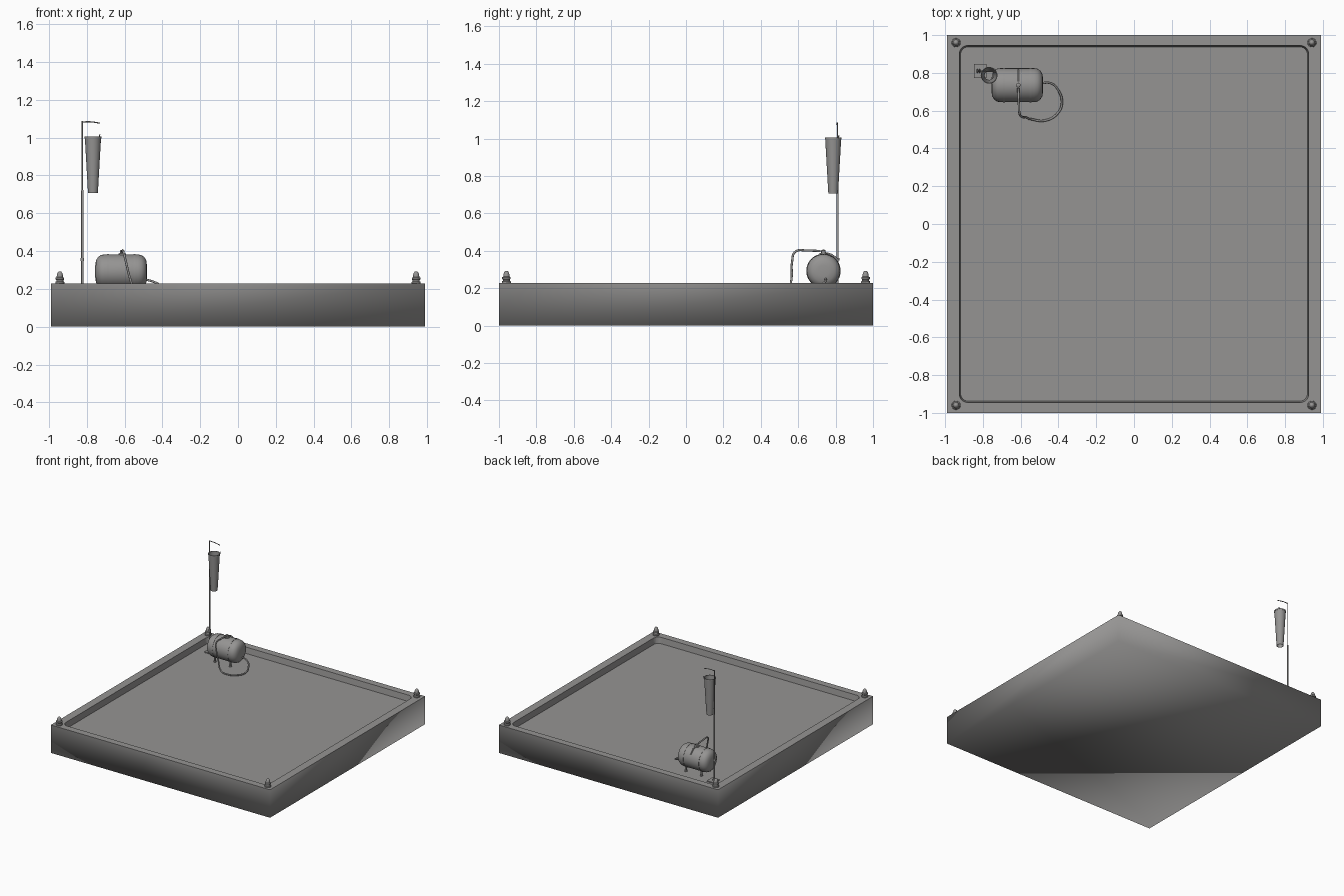
import bpy, bmesh, math
from mathutils import Vector

if "Cube" in bpy.data.objects:
    bpy.data.objects.remove(bpy.data.objects["Cube"])

GREY = bpy.data.materials.new("mid grey")
GREY.diffuse_color = (0.30, 0.295, 0.29, 1)
GREY.use_nodes = True
GREY.node_tree.nodes["Principled BSDF"].inputs["Base Color"].default_value = GREY.diffuse_color


def make(name, verts, faces, angle=None):
    me = bpy.data.meshes.new(name)
    me.from_pydata(verts, [], faces)
    bm = bmesh.new()
    bm.from_mesh(me)
    bmesh.ops.recalc_face_normals(bm, faces=bm.faces)
    bm.to_mesh(me)
    bm.free()
    me.materials.append(GREY)
    ob = bpy.data.objects.new(name, me)
    bpy.context.collection.objects.link(ob)
    if angle:
        bpy.ops.object.select_all(action='DESELECT')
        ob.select_set(True)
        bpy.context.view_layer.objects.active = ob
        bpy.ops.object.shade_smooth_by_angle(angle=math.radians(angle))
    return ob


def lathe(name, profile, loc, axis='Z', n=24, closed=False):
    """Spin (radius, height) points around an axis; ends are capped unless closed into a ring."""
    verts, faces = [], []
    for r, h in profile:
        for i in range(n):
            a = 2 * math.pi * i / n
            p = (r * math.cos(a), r * math.sin(a), h)
            if axis == 'X':
                p = (h, p[0], p[1])
            verts.append(tuple(Vector(p) + Vector(loc)))
    m = len(profile)
    for j in range(m if closed else m - 1):
        k = (j + 1) % m
        for i in range(n):
            q = (i + 1) % n
            faces.append((j * n + i, j * n + q, k * n + q, k * n + i))
    if not closed:
        faces += [tuple(range(n)), tuple(range((m - 1) * n, m * n))]
    return make(name, verts, faces, 40)


def box(name, c, s):
    v = [(c[0] + x * s[0] / 2, c[1] + y * s[1] / 2, c[2] + z * s[2] / 2)
         for x in (-1, 1) for y in (-1, 1) for z in (-1, 1)]
    f = [(0, 1, 3, 2), (4, 6, 7, 5), (0, 4, 5, 1), (2, 3, 7, 6), (0, 2, 6, 4), (1, 5, 7, 3)]
    return make(name, v, f)


def tube(name, pts, r):
    """Round tube along a smooth path."""
    cu = bpy.data.curves.new(name, 'CURVE')
    cu.dimensions = '3D'
    cu.bevel_depth, cu.bevel_resolution, cu.resolution_u = r, 2, 8
    cu.use_fill_caps = True
    sp = cu.splines.new('BEZIER')
    sp.bezier_points.add(len(pts) - 1)
    for b, p in zip(sp.bezier_points, pts):
        b.co = p
        b.handle_left_type = b.handle_right_type = 'AUTO'
    cu.materials.append(GREY)
    ob = bpy.data.objects.new(name, cu)
    bpy.context.collection.objects.link(ob)


# Pad: square slab with a rim and a recessed rounded floor
TOP, FLOOR, SEG = 0.228, 0.18, 6
corners = [(1, 1), (-1, 1), (-1, -1), (1, -1)]


def rounded(hx, hy, r, z):
    out = []
    for c, (sx, sy) in enumerate(corners):
        for i in range(SEG + 1):
            a = math.radians(90 * c + 90 * i / SEG)
            out.append((sx * (hx - r) + r * math.cos(a), sy * (hy - r) + r * math.sin(a), z))
    return out


N = 4 * (SEG + 1)
verts = [(sx * 0.99, sy * 1.0, z) for z in (0, TOP) for sx, sy in corners]
verts += rounded(0.925, 0.945, 0.045, TOP) + rounded(0.918, 0.938, 0.04, FLOOR)
faces = [(0, 1, 2, 3)]
for c in range(4):
    d = (c + 1) % 4
    faces.append((c, d, d + 4, c + 4))
    s = 8 + c * (SEG + 1)
    for i in range(SEG):
        faces.append((c + 4, s + i, s + i + 1))
    faces.append((c + 4, s + SEG, 8 + d * (SEG + 1), d + 4))
for i in range(N):
    j = (i + 1) % N
    faces.append((8 + i, 8 + j, 8 + N + j, 8 + N + i))
faces.append(tuple(range(8 + N, 8 + 2 * N)))
pad = make("pad", verts, faces)
# lower shell is softly shaded, rim and recess stay crisp
for p in pad.data.polygons:
    p.use_smooth = p.center.z < TOP - 0.06 and abs(p.normal.z) < 0.5 or p.center.z < 0.01

# Corner lamps
lamp = [(0.024, 0), (0.024, 0.008), (0.019, 0.012), (0.018, 0.018), (0.023, 0.022), (0.023, 0.03),
        (0.017, 0.034), (0.016, 0.045), (0.013, 0.056), (0.007, 0.063), (0.001, 0.065)]
for i, (sx, sy) in enumerate(corners):
    lathe("corner_lamp_%d" % (i + 1), lamp, (sx * 0.942, sy * 0.96, TOP), n=16)

# Windsock pole, base plate, clamp and arm
px, py = -0.823, 0.81
box("pole_base", (px + 0.01, py, FLOOR + 0.004), (0.066, 0.072, 0.008))
lathe("pole", [(0.012, FLOOR), (0.012, FLOOR + 0.02), (0.0065, FLOOR + 0.024), (0.0065, 0.72),
               (0.0035, 0.725), (0.0035, 1.087)], (px, py, 0), n=12)
lathe("pole_clamp", [(0.010, 0.348), (0.010, 0.362)], (px, py, 0), n=12)
tube("windsock_arm", [(px, py, 1.083), (-0.775, 0.808, 1.083), (-0.73, 0.806, 1.076)], 0.003)

# Windsock: open tapered sleeve with a hoop and hanging cords
sx, sy = -0.767, 0.787
t = 0.002
lathe("windsock", [(0.026, 0.706), (0.043, 1.003), (0.043 - t, 1.003), (0.026 - t, 0.706)],
      (sx, sy, 0), n=20, closed=True)
lathe("windsock_hoop", [(0.0445, 0.996), (0.0445, 1.006), (0.040, 1.006), (0.040, 0.996)],
      (sx, sy, 0), n=20, closed=True)
tube("hoop_hook", [(sx + 0.034, sy + 0.028, 1.0), (sx + 0.036, sy + 0.03, 1.016)], 0.003)

# Tank with domed ends
tx, ty, tz, R = -0.618, 0.735, 0.292, 0.090
half = 0.137
prof = [(0.03, -half), (0.058, -0.133), (0.077, -0.122), (0.087, -0.106), (R, -0.088)]
prof = prof + [(r, -h) for r, h in reversed(prof)]
lathe("tank", prof, (tx, ty, tz), 'X', 32)
for s in (-1, 1):
    side = "left" if s < 0 else "right"
    bx = tx + s * 0.070
    # strap and two feet under it
    lathe("tank_strap_" + side, [(R + 0.002, -0.005), (R + 0.002, 0.005), (R - 0.004, 0.005), (R - 0.004, -0.005)],
          (bx, ty, tz), 'X', 32, True)
    for k in (-1, 1):
        lathe("tank_leg_%s_%s" % (side, "front" if k < 0 else "back"),
              [(0.011, FLOOR), (0.011, FLOOR + 0.006), (0.007, FLOOR + 0.008), (0.007, 0.235)],
              (bx, ty + k * 0.05, 0), n=12)

# Filler valve on top
lathe("valve", [(0.02, 0.372), (0.02, 0.387), (0.012, 0.389), (0.012, 0.402), (0.005, 0.406)],
      (tx + 0.005, ty, 0), n=16)

# Hose: from the valve over the front, down and looped back to the tank end
tube("hose", [(-0.613, 0.72, 0.398), (-0.610, 0.65, 0.401), (-0.606, 0.585, 0.395), (-0.592, 0.567, 0.34),
              (-0.572, 0.565, 0.26), (-0.545, 0.555, 0.20), (-0.47, 0.548, 0.187), (-0.405, 0.585, 0.187),
              (-0.382, 0.64, 0.19), (-0.405, 0.715, 0.215), (-0.44, 0.745, 0.235), (-0.49, 0.747, 0.25)], 0.006)

# Rigid pipe from the valve around the back of the tank
arc = []
for i in range(5):
    a = math.radians(90 - 14 * i)
    arc.append((tx + 0.005, ty + 0.096 * math.cos(a), tz + 0.096 * math.sin(a)))
tube("back_pipe", arc, 0.005)
